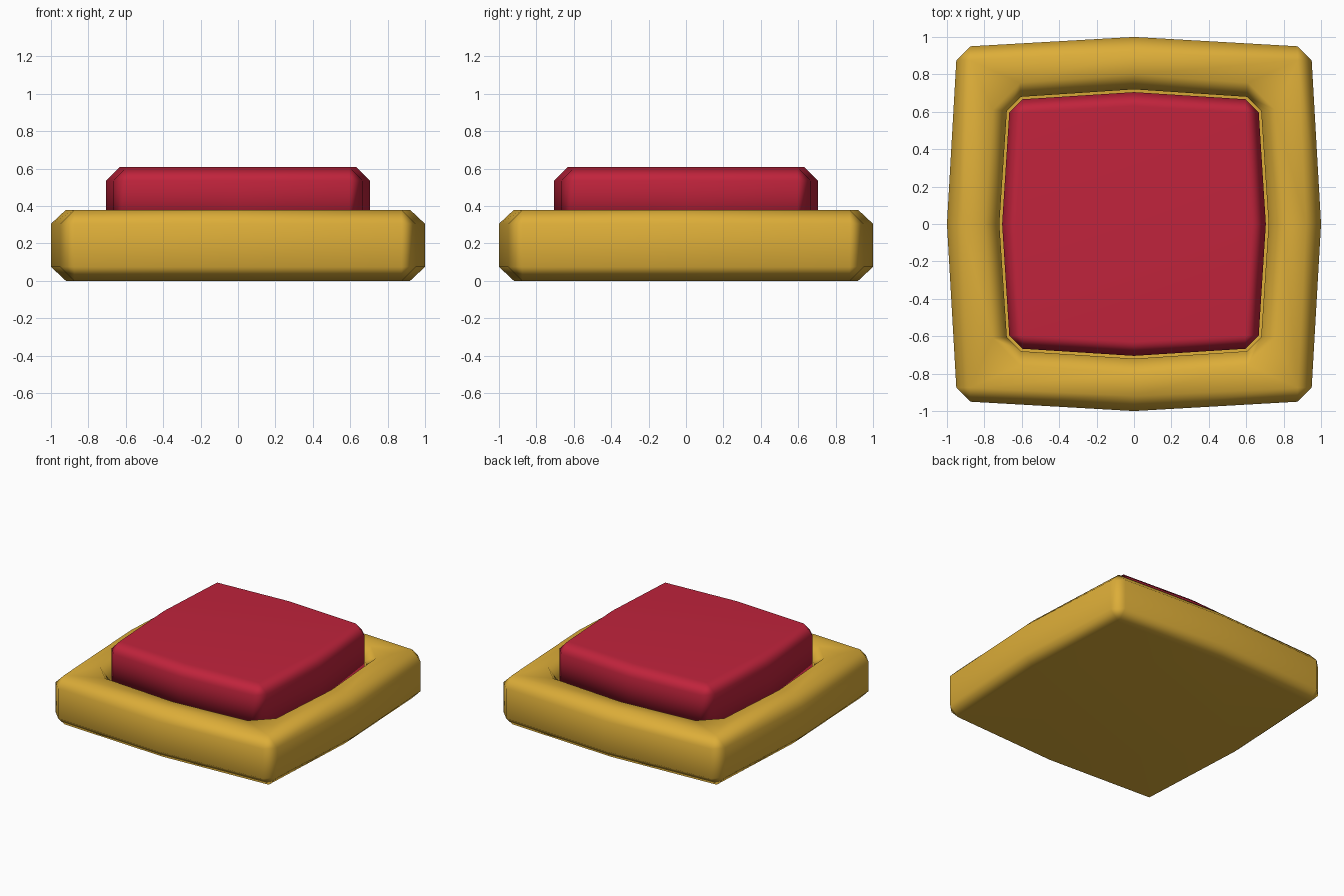
import bpy, bmesh

if "Cube" in bpy.data.objects:
    bpy.data.objects.remove(bpy.data.objects["Cube"])


def material(name, color):
    m = bpy.data.materials.new(name)
    m.diffuse_color = (*color, 1)
    m.use_nodes = True
    m.node_tree.nodes["Principled BSDF"].inputs["Base Color"].default_value = m.diffuse_color
    return m


def loft(name, rings, mat):
    """Bulged square rings (z, side middle, corner near, corner far), capped at both ends."""
    bm = bmesh.new()
    loops = []
    for z, mid, near, far in rings:
        pts = []
        x_axis, y_axis = (1, 0), (0, 1)
        for _ in range(4):
            for u, v in ((0, -mid), (near, -far), (far, -near)):
                pts.append((u * x_axis[0] + v * y_axis[0], u * x_axis[1] + v * y_axis[1], z))
            x_axis, y_axis = y_axis, (-x_axis[0], -x_axis[1])
        loops.append([bm.verts.new(p) for p in pts])
    for a, b in zip(loops, loops[1:]):
        for i in range(12):
            j = (i + 1) % 12
            bm.faces.new((a[i], a[j], b[j], b[i]))
    bm.faces.new(loops[0][::-1])
    bm.faces.new(loops[-1])
    bmesh.ops.remove_doubles(bm, verts=bm.verts, dist=0.0005)
    bmesh.ops.recalc_face_normals(bm, faces=bm.faces)
    for f in bm.faces:
        f.smooth = True
    me = bpy.data.meshes.new(name)
    bm.to_mesh(me)
    bm.free()
    me.materials.append(mat)
    ob = bpy.data.objects.new(name, me)
    bpy.context.collection.objects.link(ob)
    wn = ob.modifiers.new("face_weighted_normals", 'WEIGHTED_NORMAL')
    wn.keep_sharp = True
    return ob


gold = material("gold", (0.72, 0.42, 0.04))
red = material("red", (0.53, 0.017, 0.045))

# Gold housing with chamfered rim and a recess for the button
loft("button_housing", [
    (0.0, 0.92, 0.875, 0.875),
    (0.075, 1.0, 0.875, 0.95),
    (0.305, 1.0, 0.875, 0.95),
    (0.38, 0.92, 0.875, 0.875),
    (0.38, 0.80, 0.61, 0.755),
    (0.305, 0.72, 0.605, 0.68),
    (0.15, 0.72, 0.605, 0.68),
], gold)

# Red push button
loft("push_button", [
    (0.15, 0.705, 0.595, 0.667),
    (0.535, 0.705, 0.595, 0.667),
    (0.61, 0.63, 0.595, 0.595),
], red)
